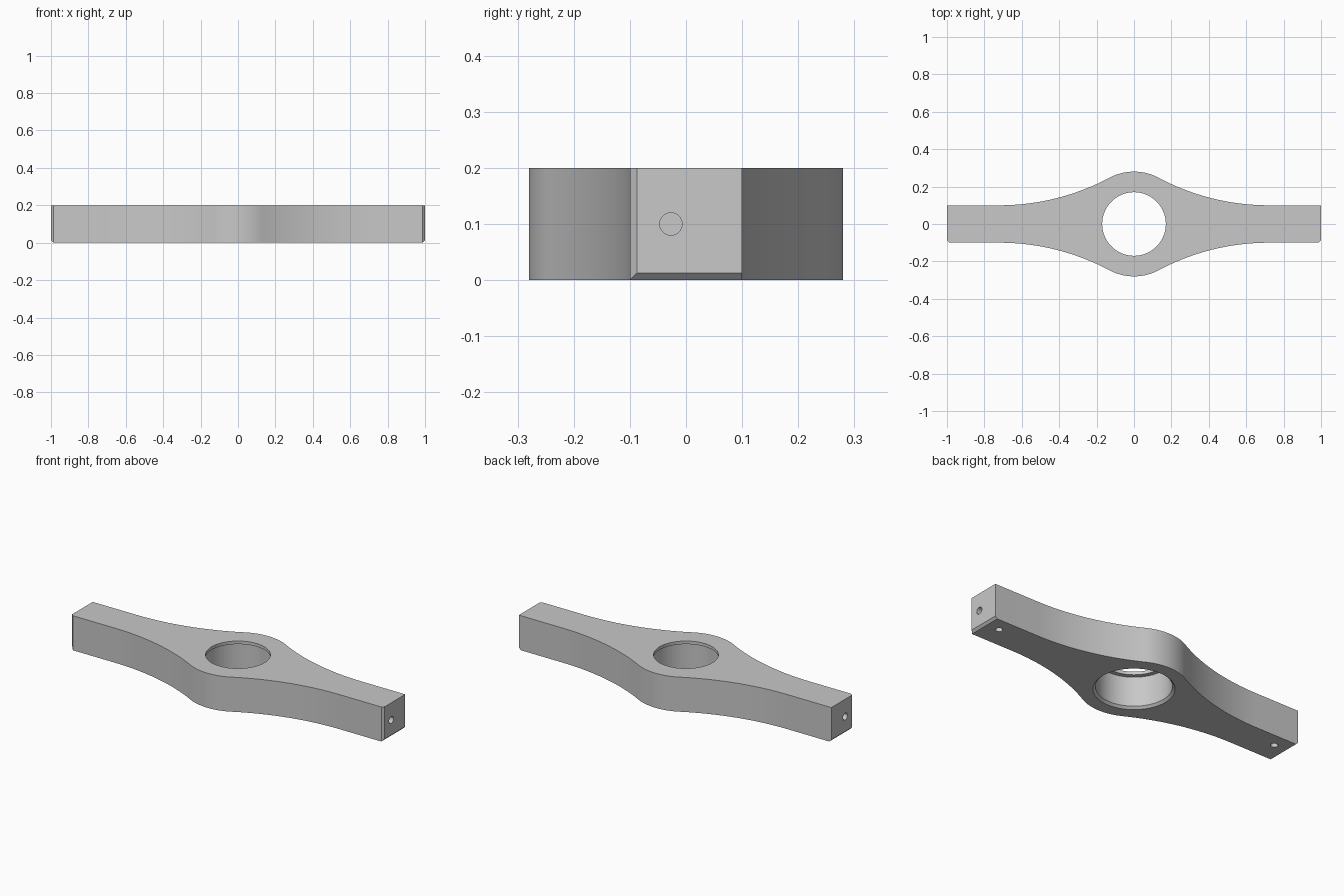
import bpy, bmesh
from math import sin, cos, pi, radians, atan2
from mathutils import Matrix

cube = bpy.data.objects.get("Cube")
if cube:
    bpy.data.objects.remove(cube, do_unlink=True)

HEIGHT, HALF_W, BOSS_R, ARC_X, CHAMFER = 0.2, 0.1, 0.28, 0.72, 0.013
# Radius of the concave fillet tangent to both the arm and the boss
FILLET_R = (ARC_X**2 + HALF_W**2 - BOSS_R**2) / (2 * (BOSS_R - HALF_W))

grey = bpy.data.materials.new("light grey")
grey.use_nodes = True
grey.diffuse_color = (0.58, 0.58, 0.58, 1)
grey.node_tree.nodes["Principled BSDF"].inputs["Base Color"].default_value = (0.58, 0.58, 0.58, 1)


def add_object(name, bm):
    bmesh.ops.recalc_face_normals(bm, faces=bm.faces)
    mesh = bpy.data.meshes.new(name)
    bm.to_mesh(mesh)
    bm.free()
    mesh.materials.append(grey)
    obj = bpy.data.objects.new(name, mesh)
    bpy.context.collection.objects.link(obj)
    return obj


def lathe(name, profile, matrix=Matrix(), sides=96):
    """Closed solid of revolution around z from (radius, height) pairs."""
    bm = bmesh.new()
    rings = [[bm.verts.new((r * cos(2 * pi * i / sides), r * sin(2 * pi * i / sides), z))
              for i in range(sides)] for r, z in profile]
    for low, high in zip(rings, rings[1:]):
        for i in range(sides):
            j = (i + 1) % sides
            bm.faces.new((low[i], low[j], high[j], high[i]))
    bm.faces.new(rings[0])
    bm.faces.new(rings[-1])
    bm.transform(matrix)
    return add_object(name, bm)


# Outline of one quadrant: arm end, concave fillet, boss arc
tangent = atan2(HALF_W + FILLET_R, ARC_X)
quarter = [(1, HALF_W)]
for i in range(25):
    a = -pi / 2 - (pi / 2 - tangent) * i / 24
    quarter.append((ARC_X + FILLET_R * cos(a), HALF_W + FILLET_R + FILLET_R * sin(a)))
for i in range(1, 13):
    a = tangent + (pi / 2 - tangent) * i / 12
    quarter.append((BOSS_R * cos(a), BOSS_R * sin(a)))
half = quarter + [(-x, y) for x, y in reversed(quarter[:-1])]
outline = half + [(x, -y) for x, y in reversed(half)]

# Body: extruded outline
bm = bmesh.new()
base = bm.faces.new([bm.verts.new((x, y, 0)) for x, y in outline])
top = bmesh.ops.extrude_face_region(bm, geom=[base])["geom"]
bmesh.ops.translate(bm, vec=(0, 0, HEIGHT), verts=[v for v in top if isinstance(v, bmesh.types.BMVert)])
bmesh.ops.recalc_face_normals(bm, faces=bm.faces)


# Chamfer the front and bottom edges of both arm ends
def is_chamfered(edge):
    a, b = (v.co for v in edge.verts)
    at_end = abs(a.x) > 0.999 and abs(b.x) > 0.999 and a.x * b.x > 0
    return at_end and (max(a.y, b.y) < 0 or max(a.z, b.z) < 0.001)


bmesh.ops.bevel(bm, geom=[e for e in bm.edges if is_chamfered(e)], offset=CHAMFER,
                offset_type='OFFSET', segments=1, affect='EDGES')
body = add_object("handle_body", bm)

# Bore with a thin lip on top and a chamfered mouth below
cutters = [lathe("bore_cutter", [(0.223, -0.015), (0.195, 0.013), (0.195, 0.182),
                                 (0.17, 0.182), (0.17, 0.25)])]
# Blind screw holes in each end and in the underside of each arm
for side in (1, -1):
    end = Matrix.Translation((side, -0.027, 0.1)) @ Matrix.Rotation(-side * pi / 2, 4, 'Y')
    cutters.append(lathe("end_hole_cutter", [(0.02, -0.05), (0.02, 0.2)], end, 32))
    under = Matrix.Translation((side * 0.91, 0.02, 0))
    cutters.append(lathe("under_hole_cutter", [(0.019, -0.05), (0.019, 0.15)], under, 32))

bpy.context.view_layer.objects.active = body
for obj in bpy.context.selected_objects:
    obj.select_set(False)
body.select_set(True)
for cutter in cutters:
    mod = body.modifiers.new("cut", 'BOOLEAN')
    mod.operation, mod.solver, mod.object = 'DIFFERENCE', 'EXACT', cutter
    bpy.ops.object.modifier_apply(modifier=mod.name)
    bpy.data.objects.remove(cutter, do_unlink=True)

bpy.ops.object.shade_smooth_by_angle(angle=radians(30))
